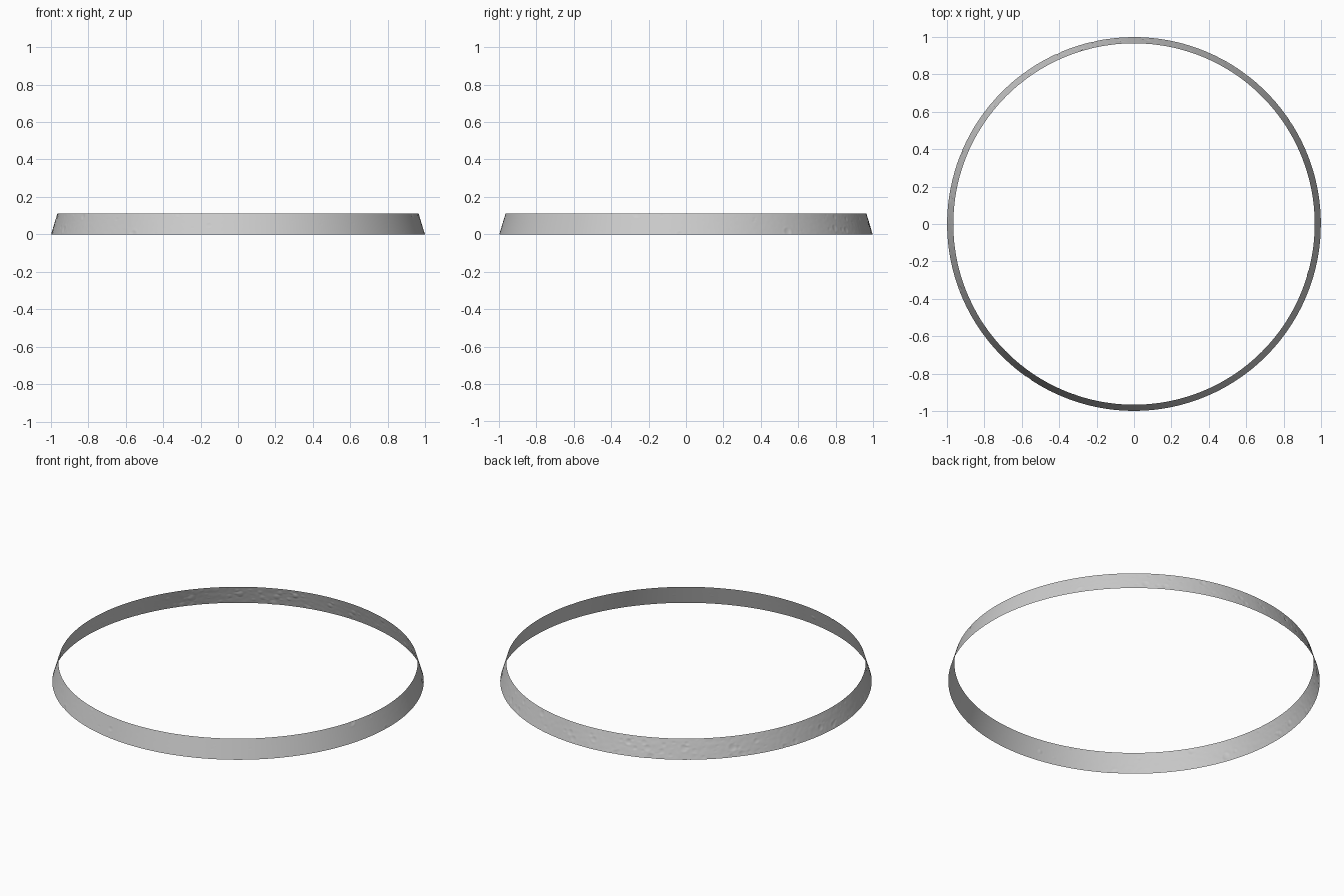
import bpy, bmesh, math, random
from mathutils import noise, Vector

if "Cube" in bpy.data.objects:
    bpy.data.objects.remove(bpy.data.objects["Cube"])

random.seed(4)
SEG, ROWS = 900, 28
R_BOTTOM, R_TOP, HEIGHT = 0.998, 0.965, 0.11
SLANT = math.hypot(R_BOTTOM - R_TOP, HEIGHT)

# Craters: (angle, slant position, radius), dense at the back, sparse at the front
craters = []
for i in range(420):
    a = random.uniform(0, 2 * math.pi)
    rough = 0.5 + 0.5 * math.cos(a - math.radians(130))
    if random.random() < 0.06 + 0.94 * rough ** 1.5:
        craters.append((a, random.uniform(0, SLANT), 0.005 + 0.018 * random.random() ** 3))


def crater_height(d, r):
    """Bowl with a raised rim."""
    t = d / r
    if t < 1:
        return r * 0.10 * (1.3 * t * t - 1)
    return r * 0.03 * max(0, 1 - (t - 1) / 0.5)


# Height field on the unrolled band
relief = [[0.0] * SEG for _ in range(ROWS + 1)]
for j in range(ROWS + 1):
    for i in range(SEG):
        a = 2 * math.pi * i / SEG
        rough = 0.5 + 0.5 * math.cos(a - math.radians(130))
        p = Vector((math.cos(a), math.sin(a), j / ROWS * SLANT)) * 45
        relief[j][i] = 0.0006 * rough * noise.noise(p)
for a, s, r in craters:
    reach = int(r * 1.5 * SEG / (2 * math.pi)) + 2
    centre = round(a / (2 * math.pi) * SEG)
    for j in range(ROWS + 1):
        for i in range(centre - reach, centre + reach + 1):
            d = math.hypot(i * 2 * math.pi / SEG - a, j / ROWS * SLANT - s)
            relief[j][i % SEG] += crater_height(d, r)

# Open conical band, displaced along its outward normal
nr, nz = HEIGHT / SLANT, (R_BOTTOM - R_TOP) / SLANT
bm = bmesh.new()
rings = []
for j in range(ROWS + 1):
    t = j / ROWS
    ring = []
    for i in range(SEG):
        a = 2 * math.pi * i / SEG
        h = max(-0.003, min(0.002, relief[j][i]))
        rad = R_BOTTOM + (R_TOP - R_BOTTOM) * t + h * nr
        z = HEIGHT * t + (h * nz if 0 < j < ROWS else 0)
        ring.append(bm.verts.new((rad * math.cos(a), rad * math.sin(a), max(0, z))))
    rings.append(ring)
for lo, hi in zip(rings, rings[1:]):
    for i in range(SEG):
        k = (i + 1) % SEG
        bm.faces.new((lo[i], lo[k], hi[k], hi[i])).smooth = True
mesh = bpy.data.meshes.new("cratered_band")
bm.to_mesh(mesh)
bm.free()
bpy.context.collection.objects.link(bpy.data.objects.new("cratered_band", mesh))
